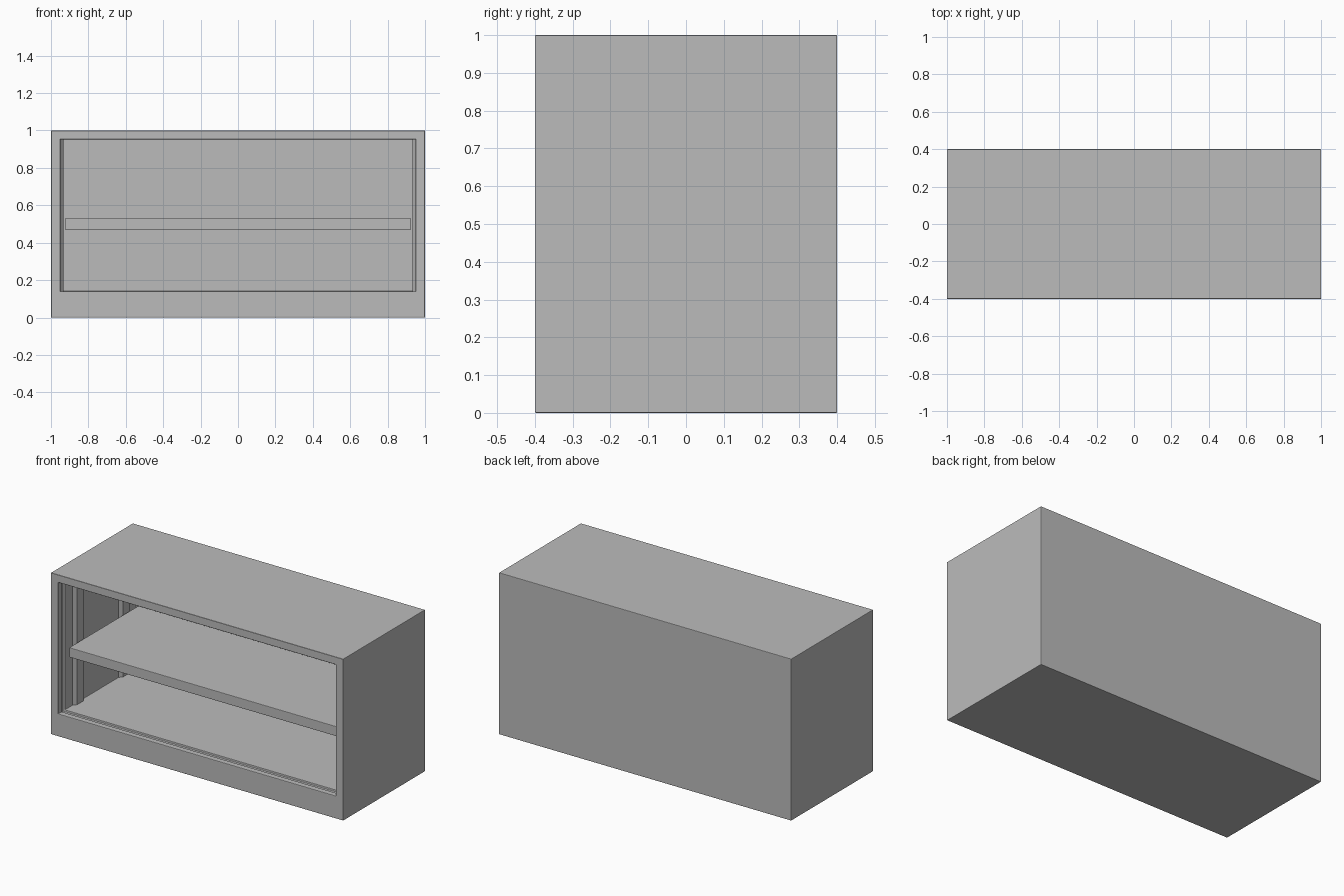
import bpy
import bmesh

cube = bpy.data.objects.get("Cube")
if cube:
    bpy.data.objects.remove(cube, do_unlink=True)

grey = bpy.data.materials.new("mid grey")
grey.use_nodes = True
grey.diffuse_color = (0.5, 0.5, 0.5, 1)
grey.node_tree.nodes["Principled BSDF"].inputs["Base Color"].default_value = (0.5, 0.5, 0.5, 1)


def loft(name, rings):
    """Skin closed rings of points in order and cap both ends."""
    bm = bmesh.new()
    loops = [[bm.verts.new(p) for p in ring] for ring in rings]
    n = len(loops[0])
    for a, b in zip(loops, loops[1:]):
        for i in range(n):
            j = (i + 1) % n
            bm.faces.new((a[i], a[j], b[j], b[i]))
    bm.faces.new(loops[0])
    bm.faces.new(loops[-1])
    bmesh.ops.recalc_face_normals(bm, faces=bm.faces)
    mesh = bpy.data.meshes.new(name)
    bm.to_mesh(mesh)
    bm.free()
    mesh.materials.append(grey)
    obj = bpy.data.objects.new(name, mesh)
    bpy.context.collection.objects.link(obj)
    return obj


def soften(obj):
    """Tiny rounded edges."""
    bevel = obj.modifiers.new("edge_rounding", "BEVEL")
    bevel.width = 0.003
    bevel.segments = 2


def rect(half, low, high, y, grow=0.0):
    """Upright rectangle at depth y."""
    x, a, b = half + grow, low - grow, high + grow
    return [(-x, y, a), (x, y, a), (x, y, b), (-x, y, b)]


OPENING = (0.95, 0.14, 0.952)

# Case: outer shell turned in at the front, door track groove, then inner back
soften(loft("cabinet_case", [
    rect(1, 0, 1, 0.4),
    rect(1, 0, 1, -0.4),
    rect(*OPENING, -0.4),
    rect(*OPENING, -0.365),
    rect(*OPENING, -0.365, 0.012),
    rect(*OPENING, -0.335, 0.012),
    rect(*OPENING, -0.335),
    rect(*OPENING, 0.36),
]))

# Shelf
soften(loft("shelf", [rect(0.925, 0.47, 0.53, y) for y in (-0.33, 0.345)]))

# Shelf uprights: shallow tapered rails on the side walls
for side, sx in (("left", 1), ("right", -1)):
    for place, y in (("front", -0.21), ("back", 0.24)):
        profile = [(0.95, -0.05), (0.933, -0.03), (0.933, 0.03), (0.95, 0.05)]
        loft(f"{place}_{side}_shelf_rail",
             [[(sx * px, y + py, z) for px, py in profile] for z in OPENING[1:]])
